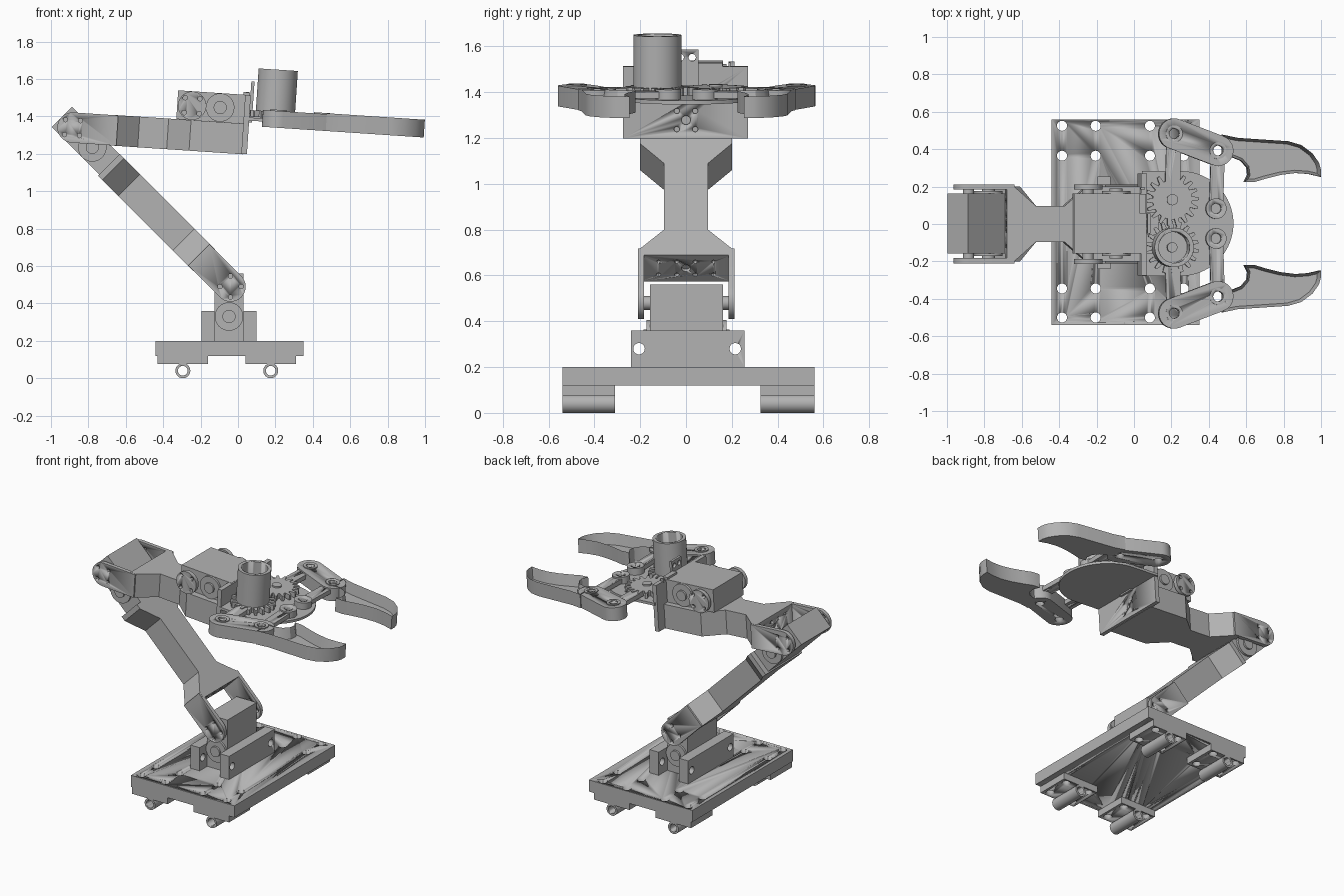
import bpy, bmesh
from math import sin, cos, pi, radians, atan2, acos, hypot
from mathutils import Matrix

if "Cube" in bpy.data.objects:
    bpy.data.objects.remove(bpy.data.objects["Cube"])

grey = bpy.data.materials.new("plain_grey")
grey.use_nodes = True
grey.diffuse_color = (0.45, 0.45, 0.45, 1)
grey.node_tree.nodes["Principled BSDF"].inputs["Base Color"].default_value = (0.45, 0.45, 0.45, 1)


def frame(x, z, degrees, y=0.0):
    """Local x points along the part, local y stays across the model."""
    return Matrix.Translation((x, y, z)) @ Matrix.Rotation(-radians(degrees), 4, 'Y')


WORLD = Matrix.Identity(4)


def circle(cx, cy, r, n=32):
    return [(cx + r * cos(2 * pi * i / n), cy + r * sin(2 * pi * i / n)) for i in range(n)]


def rect(x0, x1, y0, y1):
    return [(x0, y0), (x1, y0), (x1, y1), (x0, y1)]


def capsule(ax, ay, ra, bx, by, rb, n=16):
    """Outline of a strap wrapped round two circles."""
    dx, dy = bx - ax, by - ay
    base, tilt = atan2(dy, dx), acos((ra - rb) / hypot(dx, dy))
    pts = []
    for i in range(n + 1):
        a = base - tilt + 2 * tilt * i / n
        pts.append((bx + rb * cos(a), by + rb * sin(a)))
    for i in range(n + 1):
        a = base + tilt + 2 * (pi - tilt) * i / n
        pts.append((ax + ra * cos(a), ay + ra * sin(a)))
    return pts


def prism(name, outlines, lo, hi, axis='Z', m=WORLD, recess=None):
    """Extrude one or more outlines along a local axis."""
    place = {'X': lambda u, v, w: (w, u, v), 'Y': lambda u, v, w: (u, w, v),
             'Z': lambda u, v, w: (u, v, w)}[axis]
    bm = bmesh.new()
    for pts in outlines:
        low = [bm.verts.new(place(u, v, lo)) for u, v in pts]
        top = [bm.verts.new(place(u, v, hi)) for u, v in pts]
        bm.faces.new(low)
        cap = bm.faces.new(top)
        for i in range(len(pts)):
            j = (i + 1) % len(pts)
            bm.faces.new((low[i], low[j], top[j], top[i]))
    bmesh.ops.recalc_face_normals(bm, faces=bm.faces)
    if recess:
        bmesh.ops.inset_region(bm, faces=[cap], thickness=recess[0], use_even_offset=True)
        bmesh.ops.translate(bm, verts=cap.verts, vec=(0, 0, -recess[1]))
    bm.transform(m)
    mesh = bpy.data.meshes.new(name)
    bm.to_mesh(mesh)
    bm.free()
    mesh.materials.append(grey)
    mesh.shade_smooth()
    mesh.set_sharp_from_angle(angle=radians(30))
    ob = bpy.data.objects.new(name, mesh)
    bpy.context.scene.collection.objects.link(ob)
    return ob


def drill(ob, outlines, lo, hi, axis='Z', m=WORLD):
    """Cut holes and bake the result."""
    cutter = prism("cutter", outlines, lo, hi, axis, m)
    cutter.hide_render = True
    mod = ob.modifiers.new("holes", 'BOOLEAN')
    mod.object, mod.operation, mod.solver = cutter, 'DIFFERENCE', 'EXACT'
    mesh = bpy.data.meshes.new_from_object(ob.evaluated_get(bpy.context.evaluated_depsgraph_get()))
    ob.modifiers.clear()
    ob.data = mesh
    bpy.data.objects.remove(cutter)


def box(name, x, y, z, m=WORLD):
    return prism(name, [rect(*x, *y)], *z, 'Z', m)


SCREWS = [circle(u, v, 0.012, 12) for u in (-0.04, 0.04) for v in (-0.04, 0.04)]

# Base plate, feet and rail tubes
bolts = [circle(x, y, 0.027, 20) for x in (-0.385, -0.205, 0.085, 0.265)
         for y in (-0.5, -0.345, 0.365, 0.525)]
plate = box("base_plate", (-0.44, 0.35), (-0.54, 0.56), (0.12, 0.2))
drill(plate, bolts, 0.05, 0.25)
for x in (-0.295, 0.175):
    for y0, y1 in ((-0.54, -0.31), (0.325, 0.56)):
        foot = box("foot", (x - 0.135, x + 0.135), (y0, y1), (0.075, 0.12))
        drill(foot, bolts, 0.05, 0.25)
        tube = prism("rail_tube", [circle(x, 0.04, 0.04)], y0, y1, 'Y')
        drill(tube, [circle(x, 0.04, 0.026)], y0 - 0.1, y1 + 0.1, 'Y')

# Clamp blocks either side of the base servo
for x0, x1 in ((-0.195, -0.125), (0.03, 0.1)):
    block = box("clamp_block", (x0, x1), (-0.24, 0.255), (0.2, 0.36))
    drill(block, [circle(y, 0.28, 0.025, 20) for y in (-0.205, 0.215)], x0 - 0.1, x1 + 0.1, 'X')


def servo(name, m, back=0.28):
    box(name + "_body", (-back, 0.08), (-0.157, 0.162), (-0.077, 0.077), m)
    prism(name + "_bearing", [circle(-0.15, 0, 0.076)], -0.172, 0.177, 'Y', m)
    prism(name + "_cap", [circle(-0.15, 0, 0.035)], -0.185, 0.19, 'Y', m)
    prism(name + "_shaft", [circle(0, 0, 0.03)], -0.2, 0.2, 'Y', m)


def arm(name, m, flare, end=0.92):
    """Waisted beam with a fork that holds a servo shaft."""
    side = [(0.2, 0.2), (0.24, 0.2), (0.355, 0.097), (flare, 0.097), (flare + 0.12, 0.2), (end, 0.2)]
    beam = prism(name + "_beam", [side + [(x, -y) for x, y in reversed(side)]], -0.082, 0.082, 'Z', m)
    drill(beam, [circle(y, z, 0.01, 12) for y in (-0.12, -0.04, 0.04, 0.12) for z in (-0.04, 0.04)]
          + [circle(0, 0, 0.02, 16)], 0.15, 0.215, 'X', m)
    arc = [(0.081 * cos(a), 0.081 * sin(a)) for a in [pi / 2 + pi * i / 16 for i in range(17)]]
    for y in (-0.21, 0.185):
        fork = prism(name + "_fork", [arc + [(0.24, -0.081), (0.24, 0.081)]], y, y + 0.027, 'Y', m)
        drill(fork, SCREWS, y - 0.02, y + 0.05, 'Y', m)


# Arms and their servos
TILT = -3.8
upper = frame(-0.885, 1.34, TILT)
servo("base_servo", frame(-0.048, 0.48, 90))
arm("lower_arm", frame(-0.04, 0.49, 135), 0.767)
servo("elbow_servo", frame(-0.885, 1.34, 135))
arm("upper_arm", upper, 0.51)
wrist = frame(-0.245, 1.457, 180 + TILT)
servo("wrist_servo", wrist, 0.3)
for y in (-0.215, 0.185):
    horn = prism("wrist_horn", [circle(0, 0, 0.076)], y, y + 0.027, 'Y', wrist)
    drill(horn, SCREWS, y - 0.02, y + 0.05, 'Y', wrist)

# Wrist mounting plate and its tab
mount = box("wrist_plate", (0.91, 0.94), (-0.275, 0.27), (-0.08, 0.235), upper)
drill(mount, SCREWS + [circle(0, 0, 0.02, 16)], 0.925, 1, 'X', upper)
tab = box("wrist_tab", (0.938, 0.955), (-0.05, 0.055), (0.09, 0.31), upper)
drill(tab, [circle(y, 0.275, 0.016, 16) for y in (-0.025, 0.027)], 0.9, 1, 'X', upper)
box("wrist_clip", (0.9, 0.935), (0.055, 0.16), (0.235, 0.25), upper)
box("wrist_pin", (0.905, 0.93), (0.185, 0.195), (0.23, 0.252), upper)

# Gripper palm
grip = frame(0, 1.353, TILT, 0.0025)
palm = [(0.25 + 0.28 * cos(a), 0.28 * sin(a)) for a in [-pi / 2 + pi * i / 40 for i in range(41)]]
prism("palm_plate", [palm + [(0.04, 0.28), (0.04, -0.28)]], 0.028, 0.045, 'Z', grip)
box("palm_bracket", (0.05, 0.13), (-0.06, 0.06), (0.03, 0.07), grip)


def gear(cx, cy, teeth, root, tip, turn):
    pts = []
    for i in range(teeth):
        for step, r in ((0, root), (0.3, root), (0.45, tip), (0.75, tip)):
            a = 2 * pi * (i + step + turn) / teeth
            pts.append((cx + r * cos(a), cy + r * sin(a)))
    return pts


# Blade of one finger, from the knuckle to the tip and back
BLADE = [(0.47, 0.475), (0.55, 0.458), (0.82, 0.44), (0.89, 0.42), (0.95, 0.375), (0.985, 0.325),
         (0.995, 0.29), (0.995, 0.25), (0.93, 0.265), (0.86, 0.27), (0.78, 0.26), (0.7, 0.24),
         (0.64, 0.222), (0.585, 0.222), (0.605, 0.26), (0.6, 0.3), (0.57, 0.335), (0.52, 0.355), (0.47, 0.355)]

for s in (1, -1):
    side = "left_" if s > 0 else "right_"
    prism(side + "gear", [gear(0.2, 0.1275 * s, 18, 0.105, 0.142, 0.5 if s > 0 else 0)], 0.05, 0.085, 'Z', grip)
    prism(side + "gear_hub", [circle(0.2, 0.1275 * s, 0.03)], 0.08, 0.095, 'Z', grip)
    holes = [circle(x, y * s, 0.027, 20) for x, y in ((0.21, 0.48), (0.445, 0.39), (0.435, 0.08))]
    crank = prism(side + "crank", [capsule(0.2, 0.1275 * s, 0.04, 0.21, 0.48 * s, 0.04)], 0.05, 0.08, 'Z', grip)
    link = prism(side + "link", [capsule(0.435, 0.08 * s, 0.037, 0.445, 0.39 * s, 0.037)], 0.05, 0.08, 'Z', grip)
    boss = prism(side + "link_boss", [circle(0.435, 0.08 * s, 0.055)], 0.045, 0.09, 'Z', grip)
    knuckle = prism(side + "knuckle", [capsule(0.21, 0.48 * s, 0.082, 0.445, 0.39 * s, 0.082)],
                    0, 0.09, 'Z', grip)
    for part in (crank, link, boss, knuckle):
        drill(part, holes, -0.1, 0.2, 'Z', grip)
    for x, y in ((0.21, 0.48), (0.445, 0.39)):
        collar = prism(side + "collar", [circle(x, y * s, 0.045)], 0.088, 0.096, 'Z', grip)
        drill(collar, holes, 0, 0.2, 'Z', grip)
    blade = [(x, y * s) for x, y in BLADE]
    prism(side + "finger_blade", [blade], 0, 0.095, 'Z', grip, recess=(0.015, 0.075))

# Open motor can over the driving gear
can = prism("motor_can", [circle(0.195, -0.1275, 0.105, 48)], 0.085, 0.31, 'Z', grip)
drill(can, [circle(0.195, -0.1275, 0.083, 48)], 0.11, 0.4, 'Z', grip)
prism("motor_shaft", [circle(0.195, -0.1275, 0.027)], 0.1, 0.16, 'Z', grip)
